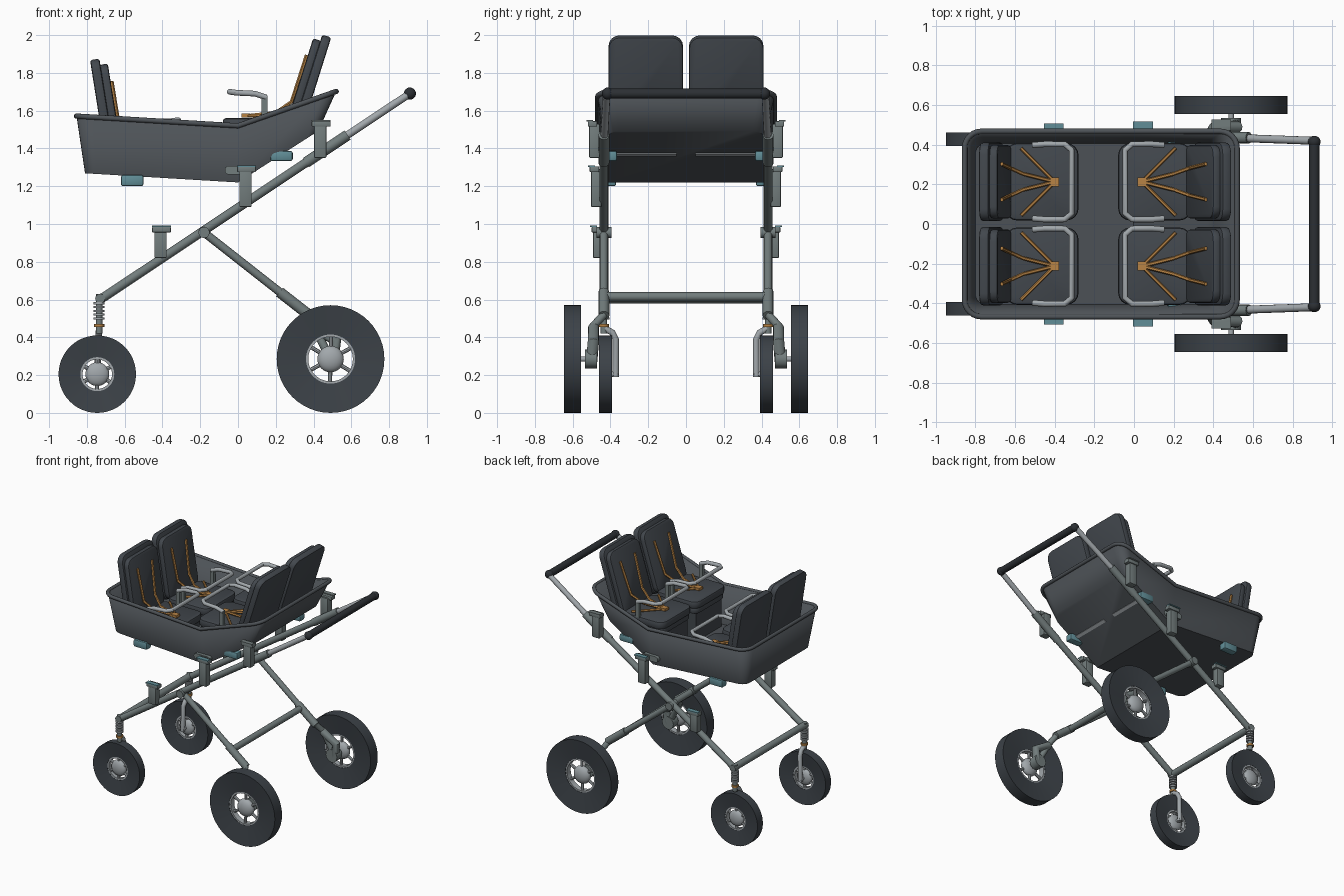
import bpy, bmesh
from math import sin, cos, pi, radians, atan2
from mathutils import Vector, Matrix

if "Cube" in bpy.data.objects:
    bpy.data.objects.remove(bpy.data.objects["Cube"])


def material(name, rgb):
    m = bpy.data.materials.new(name)
    m.use_nodes = True
    m.diffuse_color = (*rgb, 1)
    m.node_tree.nodes["Principled BSDF"].inputs["Base Color"].default_value = (*rgb, 1)
    return m


FABRIC = material("dark fabric", (.055, .064, .075))
SHELL = material("basket grey", (.075, .085, .095))
RUBBER = material("tyre rubber", (.045, .054, .064))
FRAME = material("frame grey green", (.17, .205, .205))
METAL = material("light metal", (.36, .39, .41))
STRAP = material("orange strap", (.48, .23, .06))
TEAL = material("teal fitting", (.12, .27, .31))
GRIP = material("black grip", (.025, .029, .034))
made = []


def finish(name, bm, mat):
    me = bpy.data.meshes.new(name)
    bm.to_mesh(me)
    bm.free()
    return add(name, me, mat)


def add(name, me, mat):
    ob = bpy.data.objects.new(name, me)
    bpy.context.collection.objects.link(ob)
    me.materials.clear()
    me.materials.append(mat)
    made.append(ob)
    return ob


def box(name, size, loc, mat, tilt=0, axis=None, r=.04, edge=.0):
    """Box tilted about y; optional rounded outline around one axis and softened edges."""
    bm = bmesh.new()
    bmesh.ops.create_cube(bm, size=1)
    bmesh.ops.scale(bm, vec=size, verts=bm.verts)
    if axis is not None:
        along = [e for e in bm.edges
                 if abs((e.verts[0].co - e.verts[1].co)[axis]) > size[axis] * .9]
        bmesh.ops.bevel(bm, geom=along, offset=r, segments=4, profile=.5, affect='EDGES')
    if edge:
        sharp = [e for e in bm.edges if e.calc_face_angle(0) > radians(40)]
        bmesh.ops.bevel(bm, geom=sharp, offset=edge, segments=2, profile=.5, affect='EDGES')
    bm.transform(Matrix.Translation(loc) @ Matrix.Rotation(tilt, 4, 'Y'))
    return finish(name, bm, mat)


def tube(name, pts, r, mat, cyclic=False, res=4):
    cu = bpy.data.curves.new(name, 'CURVE')
    cu.dimensions = '3D'
    cu.bevel_depth, cu.bevel_resolution, cu.use_fill_caps = r, res, True
    sp = cu.splines.new('POLY')
    sp.points.add(len(pts) - 1)
    for p, co in zip(sp.points, pts):
        p.co = (*co, 1)
    sp.use_cyclic_u = cyclic
    tmp = bpy.data.objects.new(name + "_path", cu)
    bpy.context.collection.objects.link(tmp)
    me = bpy.data.meshes.new_from_object(tmp.evaluated_get(bpy.context.evaluated_depsgraph_get()))
    bpy.data.objects.remove(tmp)
    return add(name, me, mat)


def ball(name, loc, scale, mat):
    bm = bmesh.new()
    bmesh.ops.create_uvsphere(bm, u_segments=24, v_segments=12, radius=1)
    bm.transform(Matrix.Translation(loc) @ Matrix.Diagonal((*scale, 1)))
    return finish(name, bm, mat)


def ring(name, profile, loc, mat, n=48):
    """Closed (radius, y) profile spun about the y axis."""
    bm = bmesh.new()
    loops = [[bm.verts.new((r * cos(2 * pi * i / n), y, r * sin(2 * pi * i / n)))
              for r, y in profile] for i in range(n)]
    k = len(profile)
    for i in range(n):
        a, b = loops[i], loops[(i + 1) % n]
        for j in range(k):
            bm.faces.new((a[j], a[(j + 1) % k], b[(j + 1) % k], b[j]))
    bmesh.ops.recalc_face_normals(bm, faces=bm.faces)
    bm.transform(Matrix.Translation(loc))
    return finish(name, bm, mat)


def wheel(name, c, R, hole, hub, h):
    c = Vector(c)
    ring(name + "_tyre", [(hole, -h * .55), (R, -h), (R, h), (hole, h * .55)], c, RUBBER)
    ring(name + "_rim", [(hole - .012, -h * .5), (hole + .003, -h * .5),
                         (hole + .003, h * .5), (hole - .012, h * .5)], c, METAL)
    ball(name + "_hub", c, (hub, h * .85, hub), METAL)
    for i in range(6):
        a = 2 * pi * i / 6 + .5
        tube(name + "_spoke", [c, c + Vector((cos(a), 0, sin(a))) * hole], .011, METAL, res=2)


# Basket: rounded outline, floor folded where the rear half rises
def top_z(x):
    return 1.52 + (x * .35 if x > 0 else -x * .06)


def floor_z(x):
    return 1.22 + (x * .64 if x > 0 else -x * .06)


def outline(x0, x1, h, r, zfun):
    pts = []
    for k, (cx, cy) in enumerate([(x1 - r, h - r), (x0 + r, h - r),
                                  (x0 + r, r - h), (x1 - r, r - h)]):
        pts += [(cx + r * cos((k + i / 6) * pi / 2), cy + r * sin((k + i / 6) * pi / 2))
                for i in range(7)]
        if k % 2 == 0:
            pts.append((0, h if k == 0 else -h))
    return [Vector((x, y, zfun(x))) for x, y in pts]


rim = outline(-.855, .52, .468, .085, top_z)
bm = bmesh.new()
lo = [bm.verts.new(p) for p in outline(-.81, .425, .415, .06, floor_z)]
hi = [bm.verts.new(p) for p in rim]
n = len(lo)
for i in range(n):
    j = (i + 1) % n
    bm.faces.new((lo[i], lo[j], hi[j], hi[i]))
bm.faces.new(lo[7:23][::-1])
bm.faces.new((lo[22:] + lo[:8])[::-1])
basket = finish("basket", bm, SHELL)
wall = basket.modifiers.new("wall", 'SOLIDIFY')
wall.thickness, wall.offset = .014, -1
tube("basket_rim", rim, .014, SHELL, cyclic=True)


# Seats: s is the direction the back faces away to, x0 the cushion front, z0 its top
def seat(s, x0, z0, tilt, v):
    def P(u, y, z):
        return Vector((x0 + s * u, v + y, z0 + z))
    box("seat_cushion", (.37, .39, .06), P(.185, 0, -.03), FABRIC, axis=2, r=.06, edge=.015)
    box("seat_cushion_base", (.35, .37, .045), P(.185, 0, -.08), FABRIC, axis=2, r=.05, edge=.01)
    # pedestal resting on the basket floor
    bm = bmesh.new()
    prof = [(u, floor_z(x0 + s * u) - z0 + .005) for u in (.03, .08, .3)] + [(.3, -.09), (.03, -.09)]
    face = bm.faces.new([bm.verts.new(P(u, -.16, z)) for u, z in prof])
    ext = bmesh.ops.extrude_face_region(bm, geom=[face])["geom"]
    bmesh.ops.translate(bm, vec=(0, .32, 0), verts=[g for g in ext if isinstance(g, bmesh.types.BMVert)])
    bmesh.ops.recalc_face_normals(bm, faces=bm.faces)
    finish("seat_pedestal", bm, FABRIC)

    def B(along, off, y):  # point on the reclined back
        return P(.335 + sin(tilt) * along + cos(tilt) * off, y,
                 -.03 + cos(tilt) * along - sin(tilt) * off)
    box("seat_back_pad", (.045, .37, .475), B(.2375, .0225, 0), FABRIC, s * tilt, 0, .06, .012)
    box("seat_back_shell", (.05, .395, .508), B(.254, .065, 0), FABRIC, s * tilt, 0, .06, .012)
    # harness
    box("harness_buckle", (.045, .045, .02), P(.12, 0, .015), STRAP)
    for q in (1, -1):
        tube("lap_strap", [P(.12, 0, .012), P(.29, q * .17, .01)], .009, STRAP, res=1)
        tube("shoulder_strap", [P(.12, 0, .012), P(.28, q * .04, .03), B(.12, -.008, q * .07),
                                B(.38, -.006, q * .09)], .01, STRAP, res=1)
        box("arm_post", (.03, .022, .13), P(.22, q * .185, .055), FRAME)
    # U-shaped safety bar
    half = [(.23, .185, .11), (.17, .19, .13), (.07, .19, .135), (.035, .16, .14)]
    path = [P(*p) for p in half] + [P(u, -y, z) for u, y, z in half[::-1]]
    tube("safety_bar", path, .015, METAL)


for v in (.213, -.213):
    seat(1, -.08, 1.56, radians(17.5), v)
    seat(-1, -.28, 1.41, radians(9), v)


# Frame line of the main tubes
def rail(x, y):
    return Vector((x, y, .6 + (x + .73) * .665))


for s in (1, -1):
    Y = s * .435
    # main tubes, sleeve, handle end
    tube("main_tube", [rail(-.73, Y), rail(.4, Y)], .024, FRAME)
    tube("sleeve", [rail(.36, Y), rail(.58, Y)], .029, FRAME)
    tube("handle_tube", [rail(.5, Y), rail(.91, s * .42)], .02, METAL)
    ball("handle_end", rail(.91, s * .415), (.032, .03, .032), GRIP)
    # rear leg with pivot and suspension
    tube("pivot", [(-.18, Y - .04, .955), (-.18, Y + .04, .955)], .03, FRAME)
    tube("rear_leg", [(-.18, Y, .955), (.38, Y, .515)], .022, FRAME)
    tube("rear_leg_sleeve", [(.22, Y, .64), (.38, Y, .515)], .029, FRAME)
    tube("rear_arm", [(.37, Y, .52), (.4, s * .49, .46), (.49, s * .5, .285)], .022, FRAME)
    tube("rear_shock", [(.4, s * .49, .45), (.52, s * .49, .38), (.5, s * .5, .27)], .03, FRAME)
    tube("brake_drum", [(.49, s * .47, .285), (.49, s * .535, .285)], .05, FRAME)
    tube("rear_axle", [(.49, s * .48, .285), (.49, s * .62, .285)], .014, METAL)
    wheel("rear_wheel", (.49, s * .6, .285), .285, .13, .07, .045)
    # front caster
    tube("caster_post", [(-.735, Y, .42), (-.735, Y, .63)], .018, FRAME)
    for i in range(5):
        z = .495 + i * .02
        tube("caster_spring", [(-.735, Y, z), (-.735, Y, z + .011)], .029, METAL)
    tube("caster_clip", [(-.735, Y, .455), (-.735, Y, .47)], .027, STRAP)
    tube("caster_fork", [(-.735, Y, .45), (-.737, s * .39, .425), (-.74, s * .372, .39),
                         (-.745, s * .372, .19)], .017, METAL)
    tube("front_axle", [(-.745, s * .36, .205), (-.745, s * .43, .205)], .014, METAL)
    wheel("front_wheel", (-.745, s * .427, .205), .205, .09, .063, .034)
    # clamps standing beside the rails
    for x, z0, z1, y, cap in ((-.41, .82, .97, .465, TEAL), (.04, 1.09, 1.29, .475, TEAL),
                              (.435, 1.35, 1.53, .485, FRAME)):
        box("clamp", (.065, .055, z1 - z0), (x, s * y, (z0 + z1) / 2), FRAME, edge=.006)
        box("clamp_top", (.1, .05, .03), (x + .005, s * (y + .01), z1), FRAME, edge=.005)
        box("clamp_cap", (.1, .035, .008), (x + .005, s * (y + .025), z1 + .017), cap)
    # latch and fittings under the basket
    box("latch", (.14, .03, .045), (.0, s * .44, 1.285), FRAME, 0, 1, .02)
    box("front_fitting", (.12, .06, .06), (-.56, s * .4, 1.23), TEAL, 0, None, edge=.012)
    box("rear_fitting", (.12, .06, .055), (.23, s * .395, 1.36), TEAL, 0, None, edge=.012)
    box("floor_strip", (.025, .33, .008), (.235, s * .215, floor_z(.235) - .004), METAL, -atan2(.64, 1))

# Cross bars and push handle
tube("front_cross_bar", [(-.73, -.46, .605), (-.73, .46, .605)], .026, FRAME)
tube("rear_cross_bar", [(.25, -.435, .615), (.25, .435, .615)], .024, FRAME)
tube("push_handle", [rail(.91, -.415), rail(.91, .415)], .027, GRIP)

bpy.ops.object.select_all(action='DESELECT')
for ob in made:
    ob.select_set(True)
bpy.context.view_layer.objects.active = basket
bpy.ops.object.shade_smooth_by_angle(angle=radians(35))
